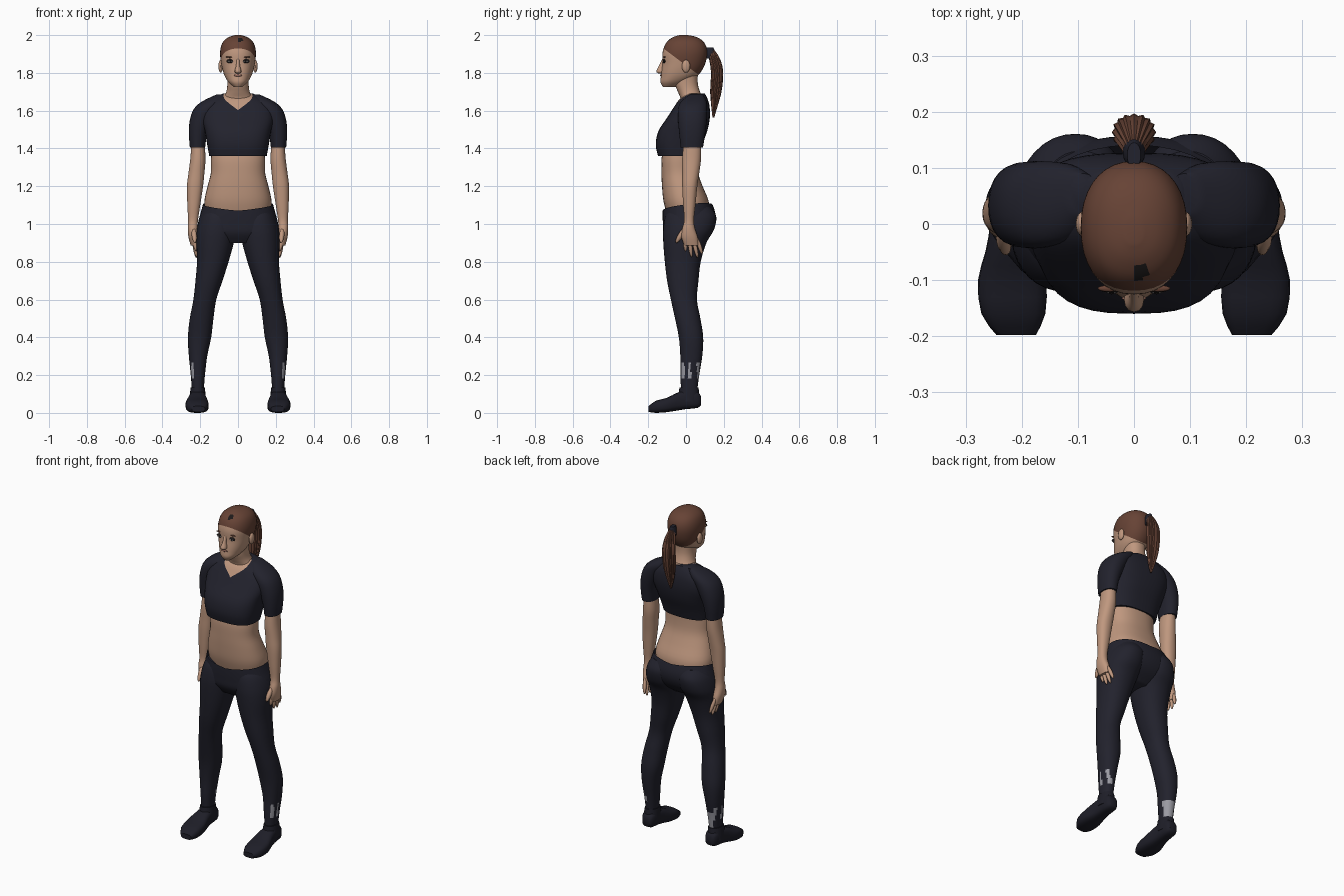
import bpy, bmesh, math
from mathutils import Vector

cube = bpy.data.objects.get("Cube")
if cube:
    bpy.data.objects.remove(cube, do_unlink=True)


def material(name, r, g, b):
    m = bpy.data.materials.new(name)
    m.use_nodes = True
    m.diffuse_color = (r, g, b, 1)
    bsdf = next(n for n in m.node_tree.nodes if n.type == 'BSDF_PRINCIPLED')
    bsdf.inputs["Base Color"].default_value = (r, g, b, 1)
    bsdf.inputs["Roughness"].default_value = 0.8
    return m


navy = material("navy cloth", .016, .016, .026)
shoe_dark = material("shoe navy", .013, .013, .021)
skin = material("skin", .52, .31, .21)
brown = material("brown hair", .135, .056, .036)
black = material("eye black", .012, .01, .01)
white = material("eye white", .5, .48, .46)
lip = material("lips", .36, .17, .13)
grey = material("torn grey", .33, .33, .37)
parts = []


def finish(name, bm, mats):
    bmesh.ops.recalc_face_normals(bm, faces=bm.faces)
    mesh = bpy.data.meshes.new(name)
    bm.to_mesh(mesh)
    bm.free()
    for m in mats:
        mesh.materials.append(m)
    ob = bpy.data.objects.new(name, mesh)
    bpy.context.collection.objects.link(ob)
    parts.append(ob)
    return ob


def smooth_rows(rows, sub):
    """Catmull-Rom interpolation between cross-sections."""
    out = []
    last = len(rows) - 1
    for i in range(last):
        a, b, c, d = (rows[max(0, min(last, i + k))] for k in (-1, 0, 1, 2))
        for s in range(sub):
            t = s / sub
            out.append([q + t / 2 * (r - p + t * (2*p - 5*q + 4*r - w + t * (3*(q - r) + w - p)))
                        for p, q, r, w in zip(a, b, c, d)])
    return out + [list(rows[-1])]


def loft(name, rows, mats, power=2.2, n=28, sub=4, side=1, axis='z', ridge=0,
         planes=(), rule=None, drop=None):
    """Skin rounded sections (position, x min, x max, other min, other max)."""
    bm = bmesh.new()
    rings = []
    for pos, x0, x1, y0, y1 in smooth_rows(rows, sub):
        ring = []
        for k in range(n):
            ang = math.tau * k / n
            c, s = math.cos(ang), math.sin(ang)
            r = 1 - ridge * (k % 2)
            u = math.copysign(abs(c) ** (2 / power), c) * r
            v = math.copysign(abs(s) ** (2 / power), s) * r
            x = side * ((x0 + x1) / 2 + u * (x1 - x0) / 2)
            y = (y0 + y1) / 2 + v * (y1 - y0) / 2
            ring.append(bm.verts.new((x, y, pos) if axis == 'z' else (x, pos, y)))
        rings.append(ring)
    for a, b in zip(rings, rings[1:]):
        for k in range(n):
            j = (k + 1) % n
            bm.faces.new((a[k], a[j], b[j], b[k]))
    bm.faces.new(rings[0])
    bm.faces.new(rings[-1])
    # crisp colour borders
    for co, no in planes:
        bmesh.ops.bisect_plane(bm, geom=bm.verts[:] + bm.edges[:] + bm.faces[:],
                               plane_co=co, plane_no=no)
    if rule:
        for f in bm.faces:
            f.material_index = int(rule(f.calc_center_median()))
    if drop:
        bmesh.ops.delete(bm, geom=[f for f in bm.faces if drop(f.calc_center_median())],
                         context='FACES')
    return finish(name, bm, mats)


def wide(*rows):
    """Sections centred on x = 0, given by half width."""
    return [(z, -w, w, f, b) for z, w, f, b in rows]


def ball(name, loc, scale, mat):
    bm = bmesh.new()
    bmesh.ops.create_uvsphere(bm, u_segments=14, v_segments=8, radius=1)
    for v in bm.verts:
        v.co = Vector(loc) + Vector(a * b for a, b in zip(v.co, scale))
    return finish(name, bm, [mat])


def finger(name, a, b, r):
    a, b = Vector(a), Vector(b)
    bm = bmesh.new()
    bmesh.ops.create_uvsphere(bm, u_segments=8, v_segments=8, radius=1)
    turn = (b - a).to_track_quat('Z', 'Y')
    for v in bm.verts:
        v.co = (a + b) / 2 + turn @ Vector((v.co.x * r, v.co.y * r, v.co.z * (b - a).length / 2))
    finish(name, bm, [skin])


# crop top with a V neckline showing the chest
loft("crop_top", wide((1.36, .152, -.148, .065), (1.42, .163, -.16, .085), (1.49, .175, -.147, .112),
                      (1.56, .19, -.102, .126), (1.62, .18, -.063, .125), (1.66, .135, -.035, .115),
                      (1.69, .08, .005, .1)),
     [navy, skin], power=2.7, n=36,
     planes=[((0, 0, 1.64), (s * .5, .5, -1)) for s in (1, -1)],
     rule=lambda c: c.z > 1.64 + .5 * abs(c.x) + .5 * c.y)

# bare waist
loft("midriff", wide((1.05, .17, -.1, .12), (1.12, .178, -.119, .12), (1.2, .161, -.127, .088),
                     (1.27, .144, -.13, .064), (1.34, .143, -.13, .058), (1.4, .14, -.12, .06)),
     [skin], n=36, power=2.3)

# leggings: seat with a dipped waistband
loft("leggings_seat", wide((.9, .12, -.085, .06), (.95, .206, -.116, .12), (1, .212, -.122, .15),
                           (1.05, .2, -.124, .156), (1.1, .187, -.123, .142), (1.15, .178, -.122, .12)),
     [navy], n=36, power=2.3,
     planes=[((0, 0, 1.085), (s * .1, .12, -1)) for s in (1, -1)],
     drop=lambda c: c.z > 1.085 + .1 * abs(c.x) + .12 * c.y)

neck = wide((1.6, .08, -.03, .09), (1.66, .08, -.028, .092), (1.7, .062, -.043, .074),
            (1.75, .056, -.06, .062), (1.83, .06, -.05, .065))
loft("neck", neck, [skin])

# head, with the hair split off along a sloping hairline
head = loft("head", wide((1.725, .022, -.122, -.06), (1.75, .05, -.135, 0), (1.78, .069, -.133, .055),
                         (1.81, .08, -.13, .082), (1.85, .089, -.125, .102), (1.9, .095, -.125, .112),
                         (1.94, .09, -.115, .107), (1.97, .075, -.096, .088), (1.99, .048, -.066, .055),
                         (2, .015, -.035, .01)),
            [skin, brown, black], n=36, planes=[((0, 0, 1.84), (0, .75, 1))],
            rule=lambda c: 2 if abs(c.x - .01) < .011 and -.1 < c.y < -.075 and c.z > 1.95
            else c.z + .75 * c.y > 1.84)
loft("nose", wide((1.797, .01, -.145, -.11), (1.808, .018, -.157, -.11), (1.84, .01, -.143, -.11),
                  (1.875, .008, -.125, -.11)), [skin], n=12)

# facial details resting on the head surface
bpy.context.view_layer.update()


def on_face(name, x, z, scale, mat, out=0):
    hit, loc, _, _ = head.ray_cast(Vector((x, -1, z)), Vector((0, 1, 0)))
    ball(name, loc - Vector((0, out, 0)), scale, mat)


on_face("mouth", 0, 1.787, (.022, .005, .006), lip)
for s, tag in ((1, "left_"), (-1, "right_")):
    on_face(tag + "eye_shadow", s * .04, 1.862, (.022, .007, .011), black)
    on_face(tag + "eye_white", s * .04, 1.859, (.013, .005, .005), white, .004)
    on_face(tag + "iris", s * .04, 1.859, (.006, .004, .006), black, .006)
    on_face(tag + "brow", s * .043, 1.884, (.022, .006, .004), brown)
    ball(tag + "ear", (s * .092, 0, 1.835), (.012, .022, .034), skin)

# ponytail and band
loft("ponytail", wide((1.565, .005, .14, .15), (1.62, .021, .134, .166), (1.7, .036, .128, .188),
                      (1.8, .039, .132, .197), (1.87, .03, .123, .182), (1.92, .014, .108, .152)),
     [brown], n=32, ridge=.12)
loft("hair_band", wide((1.875, .015, .105, .14), (1.9, .02, .102, .155), (1.935, .012, .1, .145)),
     [navy], n=16)


def torn(side):
    """Rule for the ragged pale patches above each ankle."""
    def rule(c):
        x = c.x * side
        strip = any(abs(c.y - y) < .007 for y in (-.015, .02, .065))
        outer = x > .215 and strip and .18 < c.z < .27
        inner = side < 0 and x < .225 and c.y > .035 and .14 < c.z < .24
        return outer or inner
    return rule


for s, tag in ((1, "left_"), (-1, "right_")):
    # legs
    loft(tag + "legging",
         [(.11, .182, .243, -.025, .058), (.2, .175, .25, -.03, .07), (.3, .163, .26, -.03, .086),
          (.4, .142, .265, -.038, .091), (.5, .13, .255, -.058, .076), (.6, .115, .236, -.08, .058),
          (.7, .082, .225, -.1, .066), (.8, .05, .217, -.112, .078), (.9, .022, .22, -.12, .108),
          (.97, .006, .218, -.121, .148), (1.04, .006, .2, -.11, .16), (1.09, .02, .17, -.08, .13)],
         [navy, grey], n=36, sub=6, side=s, rule=torn(s))
    # shoe and ankle cuff
    loft(tag + "shoe",
         [(.08, .188, .235, .04, .085), (.06, .175, .25, .026, .115), (0, .172, .256, .02, .12),
          (-.05, .165, .265, .012, .105), (-.1, .156, .278, .004, .08), (-.16, .158, .272, 0, .064),
          (-.198, .175, .245, .005, .036)],
         [shoe_dark], power=3, n=20, sub=2, side=s, axis='y')
    loft(tag + "ankle_cuff", [(.06, .17, .258, -.045, .07), (.1, .172, .255, -.04, .07),
                              (.135, .176, .25, -.034, .066)], [shoe_dark], n=20, sub=2, side=s)
    # sleeve
    loft(tag + "sleeve",
         [(1.405, .174, .255, -.028, .09), (1.48, .163, .26, -.036, .102), (1.55, .135, .255, -.042, .11),
          (1.61, .1, .233, -.042, .112), (1.65, .07, .188, -.025, .108), (1.685, .065, .115, .02, .09)],
         [navy], side=s)
    # arm and palm
    loft(tag + "arm",
         [(.885, .214, .25, -.008, .066), (.93, .21, .262, -.024, .062), (.975, .213, .266, -.02, .048),
          (1.02, .212, .264, -.01, .042), (1.1, .2, .268, -.015, .05), (1.2, .185, .27, -.02, .06),
          (1.27, .178, .262, -.02, .07), (1.35, .172, .252, -.02, .08), (1.45, .18, .245, -.01, .08)],
         [skin], side=s)
    # fingers fan toward the back, thumb toward the front
    tips = ((-.002, .855), (.03, .825), (.062, .82), (.086, .84))
    for i, (y, z) in enumerate(tips):
        finger(f"{tag}finger_{i + 1}", (s * .237, -.004 + .02 * i, .93), (s * .219, y, z), .011)
    finger(tag + "thumb", (s * .235, -.005, .98), (s * .228, -.053, .9), .014)

# smooth shading with sharp edges kept
bpy.ops.object.select_all(action='DESELECT')
for ob in parts:
    ob.select_set(True)
bpy.context.view_layer.objects.active = parts[0]
bpy.ops.object.shade_smooth_by_angle(angle=math.radians(45))
